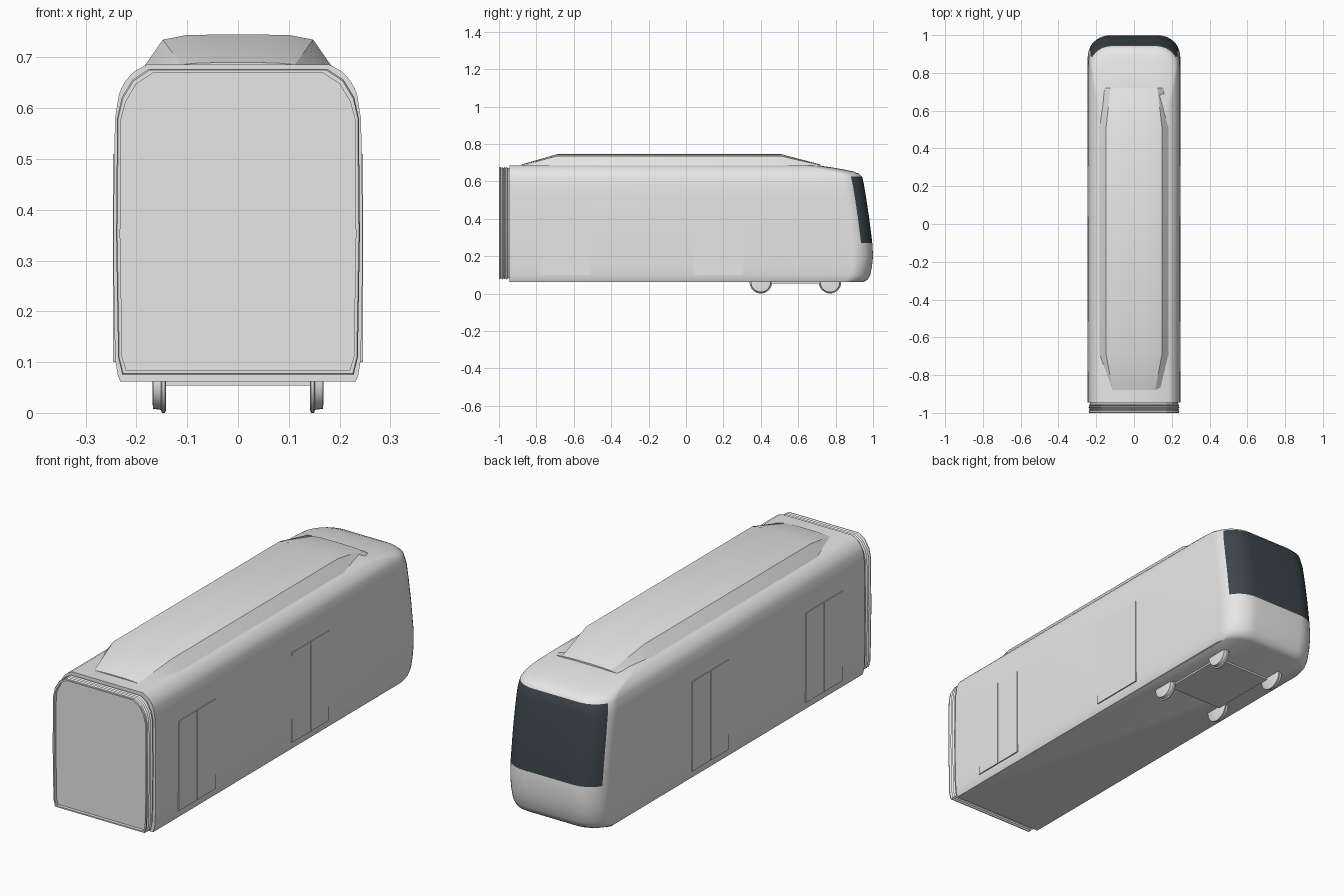
import bpy, bmesh, math

cube = bpy.data.objects.get("Cube")
if cube:
    bpy.data.objects.remove(cube)


def material(name, color):
    m = bpy.data.materials.new(name)
    m.use_nodes = True
    m.diffuse_color = (*color, 1)
    m.node_tree.nodes["Principled BSDF"].inputs["Base Color"].default_value = (*color, 1)
    return m


grey = material("light grey", (0.8, 0.8, 0.8))
glass = material("dark glass", (0.045, 0.06, 0.07))


def loft(name, rings, mats=(grey,), angle=35, paint=None):
    """Skin closed rings of equal length and cap both ends."""
    bm = bmesh.new()
    vs = [[bm.verts.new(p) for p in ring] for ring in rings]
    n = len(vs[0])
    for r in range(len(vs) - 1):
        for i in range(n):
            j = (i + 1) % n
            f = bm.faces.new((vs[r][i], vs[r][j], vs[r + 1][j], vs[r + 1][i]))
            if paint:
                f.material_index = paint(r, i)
    bm.faces.new(vs[0][::-1])
    bm.faces.new(vs[-1])
    bmesh.ops.recalc_face_normals(bm, faces=bm.faces)
    me = bpy.data.meshes.new(name)
    bm.to_mesh(me)
    bm.free()
    ob = bpy.data.objects.new(name, me)
    bpy.context.collection.objects.link(ob)
    for m in mats:
        me.materials.append(m)
    bpy.ops.object.select_all(action="DESELECT")
    ob.select_set(True)
    bpy.context.view_layer.objects.active = ob
    bpy.ops.object.shade_smooth_by_angle(angle=math.radians(angle))
    return ob


def box(name, x, y, z):
    return loft(name, [[(x[0], y[0], h), (x[1], y[0], h), (x[1], y[1], h), (x[0], y[1], h)] for h in z])


# Car body: plan outlines stacked by height (height, half width, nose tip)
levels = [(0.062, 0.232, 0.95), (0.075, 0.237, 0.972), (0.1, 0.241, 0.985), (0.15, 0.243, 0.995),
          (0.2, 0.244, 1.0), (0.27, 0.245, 0.996), (0.4, 0.245, 0.98), (0.5, 0.244, 0.965),
          (0.58, 0.242, 0.952), (0.625, 0.235, 0.942), (0.641, 0.229, 0.925), (0.653, 0.222, 0.895),
          (0.664, 0.213, 0.84), (0.674, 0.202, 0.785), (0.686, 0.18, 0.7)]
STEPS = 10
BACK = -0.945


def outline(z, w, tip):
    side = [(w, BACK, z)]
    for i in range(STEPS + 1):
        a = math.pi / 2 * i / STEPS
        side.append((w - 0.12 + 0.12 * math.cos(a), tip - 0.11 + 0.11 * math.sin(a), z))
    return side + [(-x, y, h) for x, y, h in reversed(side)]


def windscreen(r, i):
    tall = 0.26 < levels[r][0] < 0.6
    return int(tall and 4 <= i <= 2 * STEPS - 2)


loft("body", [outline(*l) for l in levels], (grey, glass), 40, windscreen)

# Roof pod: sections along the length (y, half width, top)
pod = []
for y, w, top in [(-0.88, 0.14, 0.69), (-0.69, 0.185, 0.745), (0.51, 0.185, 0.745), (0.72, 0.155, 0.69)]:
    half = [(w, 0.682), (w * 0.8, max(top - 0.01, 0.686)), (w * 0.55, top - 0.001), (w * 0.25, top)]
    pod.append([(x, y, z) for x, z in half] + [(-x, y, z) for x, z in reversed(half)])
loft("roof_pod", pod, angle=25)


# Gangway bellows at the open end
def section(y, inset):
    half = [(0.232, 0.072), (0.24, 0.11), (0.244, 0.35), (0.242, 0.58), (0.233, 0.625),
            (0.212, 0.66), (0.18, 0.681)]
    half = [(x - inset, z + (inset if z < 0.1 else -inset if z > 0.6 else 0)) for x, z in half]
    return [(x, y, z) for x, z in half] + [(-x, y, z) for x, z in reversed(half)]


folds = [section(-0.93, 0.012)]
for k in range(4):
    y = -0.952 - 0.012 * k
    folds += [section(y, 0.01), section(y - 0.006, 0.004)]
folds += [section(-1.0, 0.006), section(-1.0, 0.012), section(-0.985, 0.012)]
loft("gangway_bellows", folds, angle=20)

# Double doors on both sides, as thin plates
for s, label in ((1, "left"), (-1, "right")):
    for y0, place in ((-0.78, "rear"), (0.04, "middle")):
        for leaf in (0, 1):
            a = y0 + leaf * 0.134
            box(f"{place}_{label}_door_leaf_{leaf + 1}", (s * 0.24, s * 0.2465), (a, a + 0.131), (0.1, 0.51))


# Flanged wheels under the nose and the bogie plate between them
def disc(x, y, r):
    return [(x, y + r * math.cos(t * math.pi / 16), 0.06 + r * math.sin(t * math.pi / 16)) for t in range(32)]


for s, label in ((1, "left"), (-1, "right")):
    for y, place in ((0.4, "rear"), (0.77, "front")):
        rims = [(0.142, 0.056), (0.144, 0.06), (0.15, 0.06), (0.152, 0.054), (0.167, 0.052), (0.168, 0.045)]
        loft(f"{place}_{label}_wheel", [disc(s * x, y, r) for x, r in rims])
box("bogie_plate", (-0.142, 0.142), (0.42, 0.75), (0.054, 0.07))
